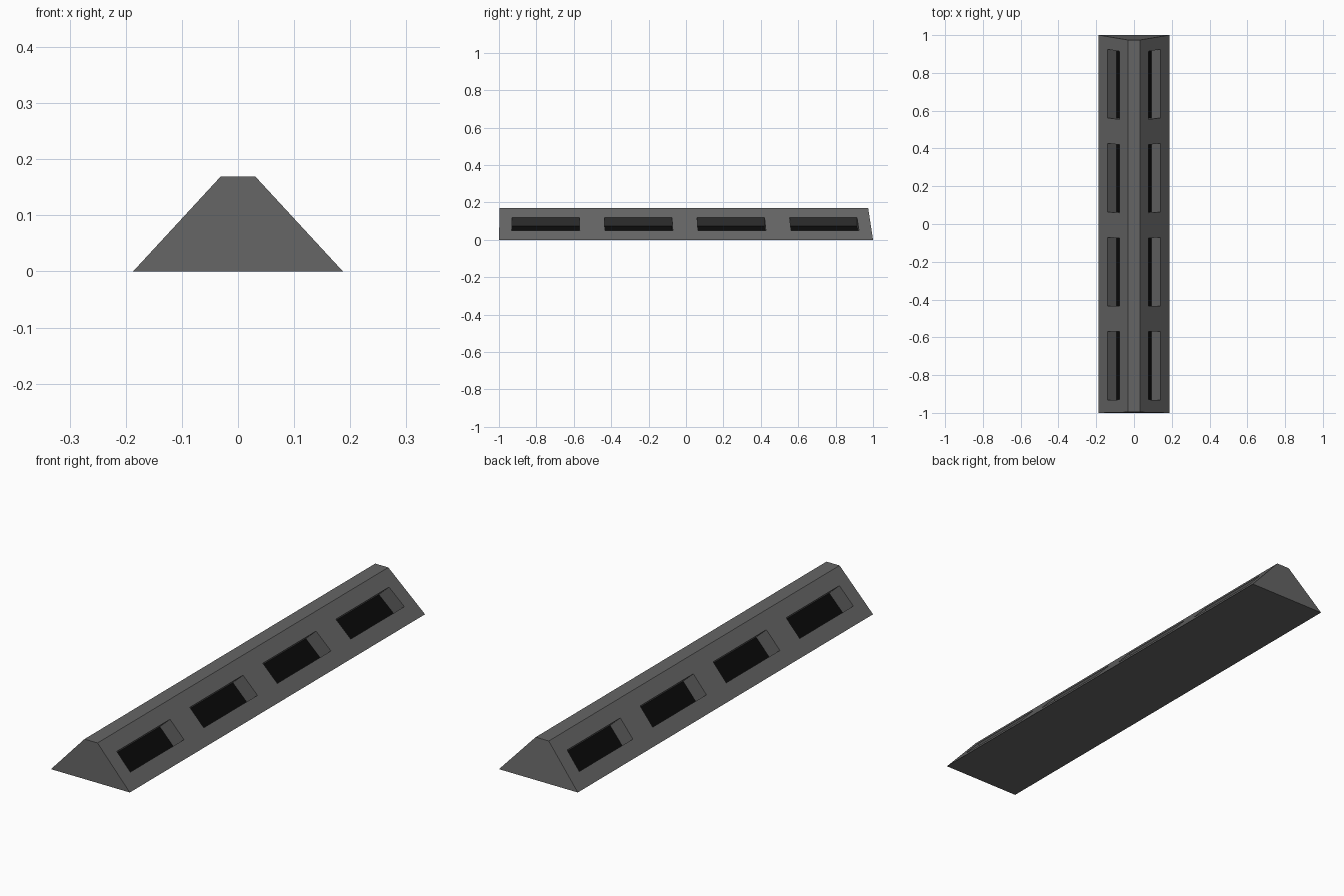
import bpy, bmesh

if "Cube" in bpy.data.objects:
    bpy.data.objects.remove(bpy.data.objects["Cube"])

def material(name, value):
    m = bpy.data.materials.new(name)
    m.diffuse_color = (value, value, value, 1)
    m.use_nodes = True
    m.node_tree.nodes["Principled BSDF"].inputs["Base Color"].default_value = m.diffuse_color
    return m

BASE, TOP, HEIGHT = 0.187, 0.031, 0.169   # half widths and height
SEGMENTS, BORDER, DEPTH = 4, 0.067, 0.066

bm = bmesh.new()

# Trapezoid sections along the bar; the top edge is shorter than the base
rings = []
for i in range(SEGMENTS + 1):
    t = i / SEGMENTS
    low = -1 + 2 * t
    high = -0.996 + (0.974 + 0.996) * t
    rings.append([bm.verts.new(c) for c in (
        (-BASE, low, 0), (BASE, low, 0), (TOP, high, HEIGHT), (-TOP, high, HEIGHT))])

# Sloped sides, split into panels
panels = []
for a, b in zip(rings, rings[1:]):
    panels.append(bm.faces.new((a[1], b[1], b[2], a[2])))
    panels.append(bm.faces.new((a[3], b[3], b[0], a[0])))

# Flat top, underside and both ends
bm.faces.new([r[2] for r in rings] + [r[3] for r in reversed(rings)])
bm.faces.new([r[0] for r in rings] + [r[1] for r in reversed(rings)])
bm.faces.new(rings[0])
bm.faces.new(rings[-1][::-1])
bmesh.ops.recalc_face_normals(bm, faces=bm.faces[:])

# Recessed windows with black floors
bmesh.ops.inset_individual(bm, faces=panels, thickness=BORDER, use_even_offset=True)
for f in panels:
    f.normal_update()
    inward = -f.normal * DEPTH
    floor = bmesh.ops.extrude_discrete_faces(bm, faces=[f])["faces"][0]
    bmesh.ops.translate(bm, verts=floor.verts[:], vec=inward)
    floor.material_index = 1

mesh = bpy.data.meshes.new("slotted_bar")
bm.normal_update()
bm.to_mesh(mesh)
bm.free()
mesh.materials.append(material("dark grey", 0.13))
mesh.materials.append(material("black", 0.003))
bar = bpy.data.objects.new("slotted_bar", mesh)
bpy.context.collection.objects.link(bar)
